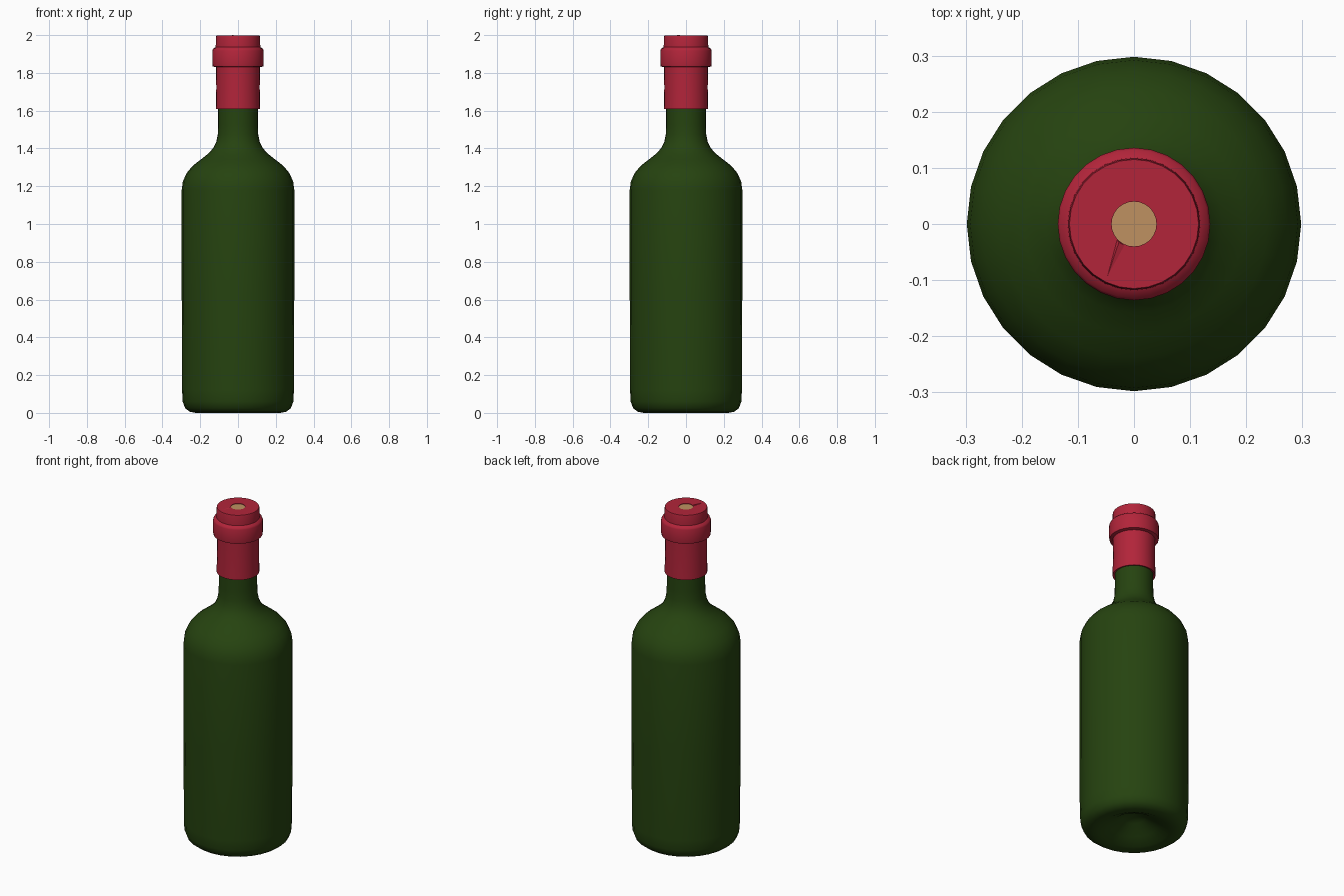
import bpy, bmesh
from math import pi, radians
from mathutils import Vector

if "Cube" in bpy.data.objects:
    bpy.data.objects.remove(bpy.data.objects["Cube"])

SIDES = 28


def material(name, rgb):
    m = bpy.data.materials.new(name)
    m.use_nodes = True
    m.diffuse_color = (*rgb, 1)
    bsdf = m.node_tree.nodes["Principled BSDF"]
    bsdf.inputs["Base Color"].default_value = (*rgb, 1)
    bsdf.inputs["Roughness"].default_value = 0.6
    return m


def add_object(name, bm, mat, smooth_angle):
    bmesh.ops.recalc_face_normals(bm, faces=bm.faces)
    mesh = bpy.data.meshes.new(name)
    bm.to_mesh(mesh)
    bm.free()
    mesh.materials.append(mat)
    ob = bpy.data.objects.new(name, mesh)
    bpy.context.collection.objects.link(ob)
    bpy.ops.object.select_all(action="DESELECT")
    ob.select_set(True)
    bpy.context.view_layer.objects.active = ob
    bpy.ops.object.shade_smooth_by_angle(angle=radians(smooth_angle))
    return ob


def lathe(name, profile, mat, smooth_angle=40):
    """Spin (radius, height) points around the z axis."""
    bm = bmesh.new()
    verts = [bm.verts.new((r, 0, z)) for r, z in profile]
    edges = [bm.edges.new(pair) for pair in zip(verts, verts[1:])]
    bmesh.ops.spin(bm, geom=verts + edges, cent=(0, 0, 0), axis=(0, 0, 1),
                   angle=2 * pi, steps=SIDES, use_merge=True)
    bmesh.ops.remove_doubles(bm, verts=bm.verts, dist=0.0002)
    return add_object(name, bm, mat, smooth_angle)


green = material("dark green glass", (0.019, 0.056, 0.005))
red = material("red foil", (0.445, 0.018, 0.042))
tan = material("tan cork", (0.52, 0.285, 0.12))

# Glass: hollow base, straight sides, shoulder and neck
lathe("bottle_glass", [
    (0, 0.10), (0.06, 0.08), (0.13, 0.035), (0.19, 0.006), (0.225, 0),
    (0.255, 0.006), (0.28, 0.025), (0.293, 0.06), (0.296, 0.12),
    (0.298, 0.65), (0.298, 1.18), (0.292, 1.225), (0.272, 1.27),
    (0.238, 1.31), (0.196, 1.342), (0.158, 1.372), (0.131, 1.402),
    (0.115, 1.435), (0.107, 1.475), (0.105, 1.53), (0.105, 1.64),
], green, 60)

# Foil sleeve with a raised collar and an open centre at the top
lathe("foil_cap", [
    (0.104, 1.612), (0.117, 1.608), (0.115, 1.72), (0.116, 1.83),
    (0.134, 1.834), (0.136, 1.845), (0.136, 1.918), (0.132, 1.928),
    (0.118, 1.936), (0.117, 1.99), (0.115, 1.997), (0.04, 1.997),
    (0.04, 1.97),
], red)

# Cork showing through the foil
lathe("cork", [(0, 1.994), (0.0405, 1.994), (0.0405, 1.95), (0, 1.95)], tan)

# Small crease in the foil beside the cork
bm = bmesh.new()
crease = [bm.verts.new(p) for p in (
    (-0.030, -0.028, 1.997), (-0.017, -0.038, 1.997),
    (-0.047, -0.092, 1.997), (-0.027, -0.033, 2.0))]
bmesh.ops.convex_hull(bm, input=crease)
add_object("foil_crease", bm, red, 5)
